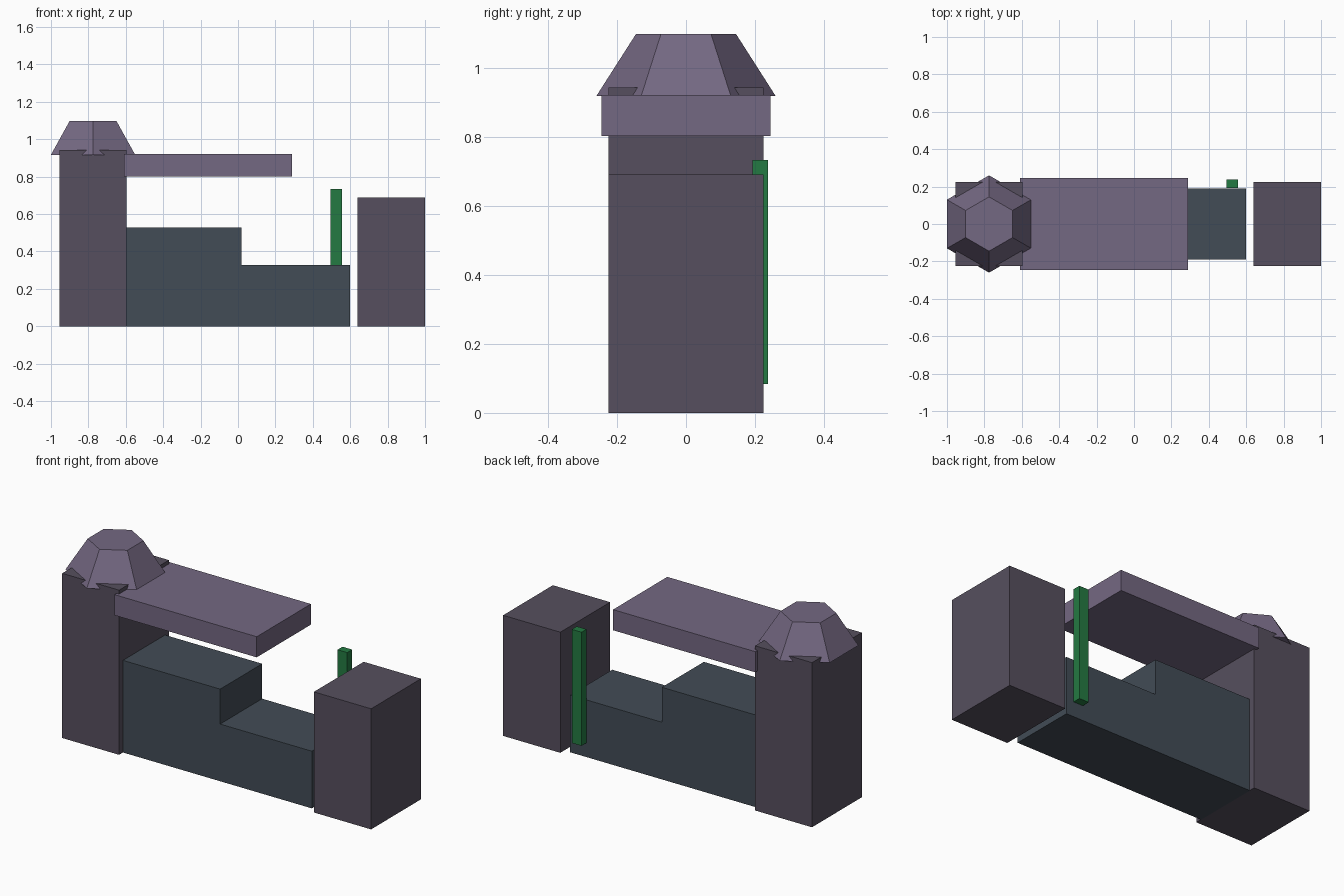
import bpy
import bmesh
from math import radians
from mathutils import Matrix

if "Cube" in bpy.data.objects:
    bpy.data.objects.remove(bpy.data.objects["Cube"])


def material(name, rgb):
    mat = bpy.data.materials.new(name)
    # convert display colour to linear
    mat.diffuse_color = [((c / 255 + 0.055) / 1.055) ** 2.4 for c in rgb] + [1.0]
    mat.use_nodes = True
    mat.node_tree.nodes["Principled BSDF"].inputs["Base Color"].default_value = mat.diffuse_color
    return mat


STONE = material("dark_stone", (86, 79, 94))
LILAC = material("lilac_roof", (116, 104, 130))
SLATE = material("slate", (66, 76, 86))
GREEN = material("green", (36, 122, 66))


def add_object(name, bm, mat):
    bmesh.ops.recalc_face_normals(bm, faces=bm.faces)
    mesh = bpy.data.meshes.new(name)
    bm.to_mesh(mesh)
    bm.free()
    mesh.materials.append(mat)
    obj = bpy.data.objects.new(name, mesh)
    bpy.context.collection.objects.link(obj)
    return obj


def extrude_profile(name, points, y0, y1, mat):
    """Extrude an (x, z) outline along y."""
    bm = bmesh.new()
    face = bm.faces.new([bm.verts.new((x, y0, z)) for x, z in points])
    ext = bmesh.ops.extrude_face_region(bm, geom=[face])
    verts = [v for v in ext["geom"] if isinstance(v, bmesh.types.BMVert)]
    bmesh.ops.translate(bm, verts=verts, vec=(0, y1 - y0, 0))
    return add_object(name, bm, mat)


def box(name, x0, x1, y0, y1, z0, z1, mat):
    return extrude_profile(name, [(x0, z0), (x1, z0), (x1, z1), (x0, z1)], y0, y1, mat)


# End towers
box("tall_tower", -0.955, -0.595, -0.225, 0.225, 0, 0.942, STONE)
box("short_tower", 0.638, 1.0, -0.225, 0.225, 0, 0.69, STONE)

# Stepped middle body
extrude_profile("stepped_body",
                [(-0.597, 0), (0.60, 0), (0.60, 0.327), (0.02, 0.327),
                 (0.02, 0.527), (-0.597, 0.527)], -0.19, 0.19, SLATE)

# Overhanging canopy
box("canopy", -0.61, 0.29, -0.245, 0.245, 0.802, 0.92, LILAC)

# Thin post on the back
box("back_post", 0.495, 0.556, 0.193, 0.238, 0.083, 0.733, GREEN)

# Six-sided tapered cap on the tall tower, corners pointing along y
bm = bmesh.new()
bmesh.ops.create_cone(bm, cap_ends=True, segments=6, radius1=0.26, radius2=0.145,
                      depth=0.18)
bmesh.ops.rotate(bm, verts=bm.verts, cent=(0, 0, 0),
                 matrix=Matrix.Rotation(radians(0 if max(v.co.y for v in bm.verts) > 0.255
                                                else 30), 3, "Z"))
bmesh.ops.translate(bm, verts=bm.verts, vec=(-0.775, 0, 1.007))
add_object("tower_cap", bm, LILAC)
